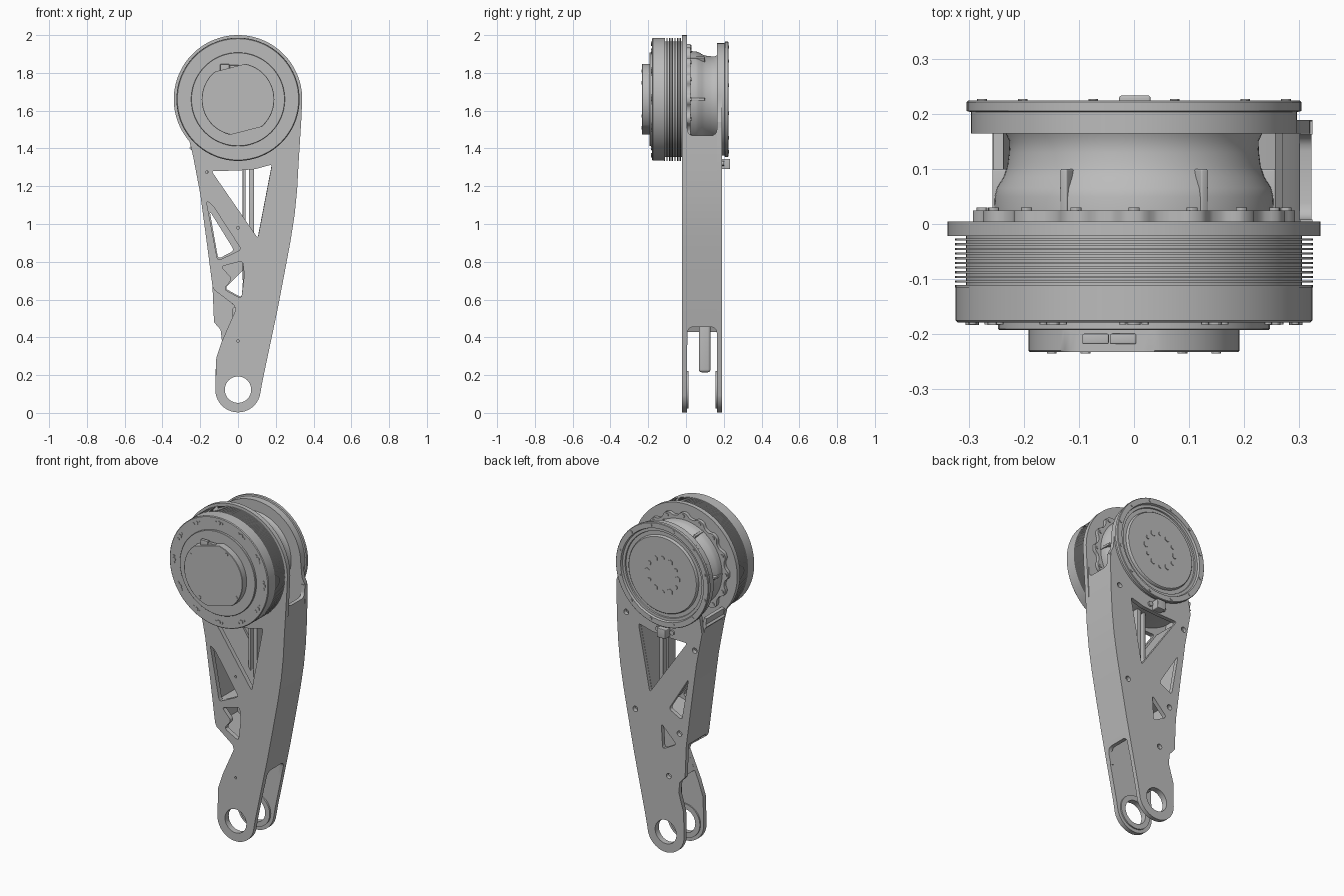
import bpy, bmesh
from math import sin, cos, pi, radians
from mathutils import Vector, Matrix

if "Cube" in bpy.data.objects:
    bpy.data.objects.remove(bpy.data.objects["Cube"])

HEAD, LUG = 1.66, 0.123   # heights of the two pivot axes

grey = bpy.data.materials.new("machined_grey")
grey.use_nodes = True
grey.diffuse_color = (0.5, 0.5, 0.5, 1)
grey.node_tree.nodes["Principled BSDF"].inputs["Base Color"].default_value = (0.5, 0.5, 0.5, 1)
parts = []


def finish(name, bm):
    bmesh.ops.remove_doubles(bm, verts=bm.verts, dist=0.0001)
    bmesh.ops.recalc_face_normals(bm, faces=bm.faces)
    me = bpy.data.meshes.new(name)
    bm.to_mesh(me)
    bm.free()
    ob = bpy.data.objects.new(name, me)
    bpy.context.collection.objects.link(ob)
    me.materials.clear()
    me.materials.append(grey)
    parts.append(ob)
    return ob


def arc(cz, r, a0, a1, n=48, cx=0):
    return [(cx + r * cos(radians(a0 + (a1 - a0) * i / n)),
             cz + r * sin(radians(a0 + (a1 - a0) * i / n))) for i in range(n + 1)]


def circle(x, z, r, n=24):
    return arc(z, r, 0, 360, n, x)[:-1]


def rounded(pts, r=0.02):
    """Round the corners of a polygon."""
    out = []
    for i, p in enumerate(pts):
        p, a, b = Vector(p), Vector(pts[i - 1]), Vector(pts[(i + 1) % len(pts)])
        s = p + (a - p).normalized() * min(r, (a - p).length * 0.4)
        e = p + (b - p).normalized() * min(r, (b - p).length * 0.4)
        for k in range(5):
            t = k / 4
            out.append(tuple(s * (1 - t) ** 2 + p * 2 * t * (1 - t) + e * t * t))
    return out


def plate(name, loops, y0, y1):
    """Flat plate in the XZ plane; every loop after the first is a hole."""
    cu = bpy.data.curves.new(name, 'CURVE')
    cu.dimensions, cu.fill_mode, cu.extrude = '2D', 'BOTH', (y1 - y0) / 2
    for loop in loops:
        sp = cu.splines.new('POLY')
        sp.points.add(len(loop) - 1)
        for pt, (x, z) in zip(sp.points, loop):
            pt.co = (x, z, 0, 1)
        sp.use_cyclic_u = True
    tmp = bpy.data.objects.new(name, cu)
    bpy.context.collection.objects.link(tmp)
    dg = bpy.context.evaluated_depsgraph_get()
    me = bpy.data.meshes.new_from_object(tmp.evaluated_get(dg))
    bm = bmesh.new()
    bm.from_mesh(me)
    bpy.data.objects.remove(tmp)
    bpy.data.meshes.remove(me)
    for v in bm.verts:
        v.co = (v.co.x, (y0 + y1) / 2 + v.co.z, v.co.y)
    return finish(name, bm)


def strip(name, pts, t, y0, y1):
    """Wall of thickness t following a path, offset to the path's left."""
    pts = [Vector(p) for p in pts]
    inner = []
    for i, p in enumerate(pts):
        d = (pts[min(i + 1, len(pts) - 1)] - pts[max(i - 1, 0)]).normalized()
        inner.append(p + Vector((-d.y, d.x)) * t)
    return plate(name, [[tuple(p) for p in pts + inner[::-1]]], y0, y1)


def lathe(name, prof, cz=HEAD, n=96, closed=False, shape=None):
    """Turn (radius, y) pairs around the pivot axis."""
    bm = bmesh.new()
    rings = []
    for r, y in prof:
        ring = []
        for i in range(n):
            a = 2 * pi * i / n
            p = Vector((r * cos(a), r * sin(a)))
            if shape:
                p = shape(p, a)
            ring.append(bm.verts.new((p.x, y, cz + p.y)))
        rings.append(ring)
    pairs = list(zip(rings, rings[1:])) + ([(rings[-1], rings[0])] if closed else [])
    for a, b in pairs:
        for i in range(n):
            j = (i + 1) % n
            bm.faces.new((a[i], a[j], b[j], b[i]))
    if not closed:
        bm.faces.new(rings[0])
        bm.faces.new(rings[-1])
    return finish(name, bm)


def box(name, x, y, z, bevel=0.004):
    bm = bmesh.new()
    bmesh.ops.create_cube(bm, size=1)
    for v in bm.verts:
        v.co = [lo + (c + 0.5) * (hi - lo) for c, (lo, hi) in zip(v.co, (x, y, z))]
    bmesh.ops.bevel(bm, geom=bm.edges, offset=bevel, segments=4, affect='EDGES', profile=0.5)
    return finish(name, bm)


def discs(name, centres, r, y0, y1, sides=12):
    bm = bmesh.new()
    turn = Matrix.Rotation(pi / 2, 4, 'X')
    for x, z in centres:
        bmesh.ops.create_cone(bm, cap_ends=True, segments=sides, radius1=r, radius2=r, depth=y1 - y0,
                              matrix=Matrix.Translation((x, (y0 + y1) / 2, z)) @ turn)
    return finish(name, bm)


def ring_points(r, n, start=0.0):
    return [(r * cos(radians(start) + 2 * pi * i / n),
             HEAD + r * sin(radians(start) + 2 * pi * i / n)) for i in range(n)]


# Arm side plates
left_edge = [(-.238, 1.36), (-.2, 1.16), (-.165, .9), (-.135, .67)]
right_edge = [(.13, .17), (.17, .36), (.212, .56), (.25, .76), (.278, .91), (.3, 1.05), (.313, 1.18), (.32, 1.31)]
lug = arc(LUG, .12, 180, 345, 32)
big_window = rounded([(.18, 1.315), (.09, 1.29), (.0, 1.283), (-.14, 1.28), (.105, .925)], .015)
front_outline = (arc(HEAD, .34, 0, 221, 72) + left_edge
                 + [(-.125, .65), (-.02, .57), (-.012, .545), (-.085, .38), (-.115, .29)]
                 + lug + right_edge + [(.335, 1.55)])
plate("front_arm_plate", [front_outline, circle(0, LUG, .07, 40), big_window,
      rounded([(-.168, 1.125), (-.135, 1.1), (.018, .865), (-.108, .805)]),
      rounded([(-.09, .775), (.025, .805), (.033, .73), (.018, .605), (-.075, .655), (-.03, .71)]),
      circle(0, .38, .007, 12), circle(0, .98, .007, 12), circle(-.165, 1.275, .007, 12)], -.022, .005)

back_outline = (arc(HEAD, .297, 0, 222, 72) + left_edge
                + [(-.127, .48), (-.092, .44), (-.085, .38), (-.117, .27)]
                + lug + right_edge + [(.325, 1.5), (.32, 1.55), (.305, 1.58)])
bolt_holes = [(.26, 1.36), (-.19, 1.25), (.2, .8), (-.02, .46), (-.09, .73)]
plate("back_arm_plate", [back_outline, circle(0, LUG, .07, 40), big_window,
      rounded([(-.15, 1.07), (-.02, .86), (-.105, .815)]),
      rounded([(-.07, .66), (.02, .61), (.03, .76)])]
      + [circle(x, z, .016, 16) for x, z in bolt_holes], .165, .19)

# Outer walls joining the plates, with rounded access slots on the outer side
wall = strip("right_wall", right_edge[1:] + [(.325, 1.54)], .022, -.02, .188)
for z in ((0, .455), (1.468, 1.9)):
    cutter = box("slot_cutter", (0, .6), (.008, .163), z, .03)
    parts.remove(cutter)
    cutter.hide_render = True
    mod = wall.modifiers.new("slot", 'BOOLEAN')
    mod.operation, mod.solver, mod.object = 'DIFFERENCE', 'EXACT', cutter
    bpy.context.view_layer.objects.active = wall
    bpy.ops.object.modifier_apply(modifier=mod.name)
    bpy.data.objects.remove(cutter)
strip("left_wall", [(-.256, 1.45)] + left_edge, .018, .0, .17)
strip("lower_left_wall", [(-.135, .67), (-.02, .568), (-.012, .545), (-.06, .435)], .014, .0, .17)

# Internal webs and cable rods
strip("head_cradle", arc(HEAD, .365, 225, 318, 32), .018, .0, .17)
strip("diagonal_web", [(-.155, 1.285), (.095, .915)], -.012, .0, .17)
strip("window_web", [(-.15, 1.12), (.03, .86)], .012, .0, .17)
strip("cross_web", [(-.13, .79), (.045, .835)], .012, .0, .17)
strip("right_web", [(.115, .92), (.192, 1.32)], .012, .0, .17)
for i, (x0, x1) in enumerate([(.025, .04), (.058, .085)]):
    box(f"cable_rod_{i}", (x0, x1), (.06, .13), (.7, 1.31))
box("stop_link", (-.03, .05), (.068, .13), (.215, .56), .015)

# Lug bearing rims
for name, y0, y1 in (("front_lug_rim", .003, .013), ("back_lug_rim", .155, .167)):
    lathe(name, [(.07, y0), (.1, y0), (.1, y1), (.07, y1)], LUG, 48, True)

# Finned motor housing
prof = [(.2, -.015)]
for i in range(11):
    y = -.022 - i * .0085
    prof += [(.306, y), (.306, y - .0045), (.326, y - .0045), (.326, y - .0085)]
prof += [(.325, -.113), (.325, -.176), (.321, -.18), (.248, -.18), (.248, -.191), (.246, -.193), (.18, -.193)]
lathe("motor_housing", prof)


def flats(p, a):
    """Trim a circle with two opposite flats."""
    n = Vector((-.25, .97)).normalized()
    d = p.dot(n)
    return p - n * (d - max(-.172, min(.172, d)))


lathe("motor_cap", [(.192, -.19), (.192, -.231), (.19, -.233)], shape=flats)
discs("cap_screws", ring_points(.174, 4, 59.5), .009, -.236, -.23)
discs("housing_bolts", ring_points(.295, 12), .012, -.184, -.178)
discs("housing_pins", ring_points(.295, 12, 4) + ring_points(.295, 12, -4), .007, -.183, -.178)
for i, x in enumerate((-.07, -.02)):
    box(f"cap_socket_{i}", (x - .024, x + .024), (-.219, -.2), (1.8, 1.846 - i * .005), .003)

# Scalloped flange and gearbox body
lathe("scalloped_flange", [(.27, .0), (.27, .025)], n=192,
      shape=lambda p, a: p * (1.05 + .055 * max(-.7, min(.7, cos(16 * a)))))
discs("flange_bolts", ring_points(.277, 16), .01, .022, .03)
lathe("gearbox_body", [(.255, .02), (.254, .05), (.25, .066), (.238, .085), (.231, .105),
                       (.228, .13), (.227, .15), (.235, .168)])
for i in range(6):
    rib = box(f"gearbox_rib_{i}", (.2, .258), (.022, .1), (-.007, .007), .003)
    rib.data.transform(Matrix.Translation((0, 0, HEAD)) @ Matrix.Rotation(i * pi / 3, 4, 'Y'))

# Output ring on the back
lathe("output_ring", [(.2, .166), (.297, .166), (.297, .204), (.305, .206), (.305, .222), (.302, .225),
                      (.272, .225), (.268, .212), (.252, .212), (.25, .205), (.228, .205), (.225, .217),
                      (.222, .22), (.15, .22)])
discs("output_bolts", ring_points(.287, 12, 15), .009, .222, .228)
discs("output_hub_pads", ring_points(.1, 6), .018, .218, .224, 6)
discs("output_hub_pins", ring_points(.1, 6, 30), .012, .218, .224)

# Cable connector below the ring
box("connector_block", (-.027, .03), (.185, .234), (1.29, 1.345))
discs("connector_screws", [(-.045, 1.32), (.048, 1.32)], .014, .185, .2)

# Smooth round surfaces, keep edges crisp
for ob in bpy.context.view_layer.objects:
    ob.select_set(ob in parts)
bpy.context.view_layer.objects.active = parts[0]
bpy.ops.object.shade_smooth_by_angle(angle=radians(30))
